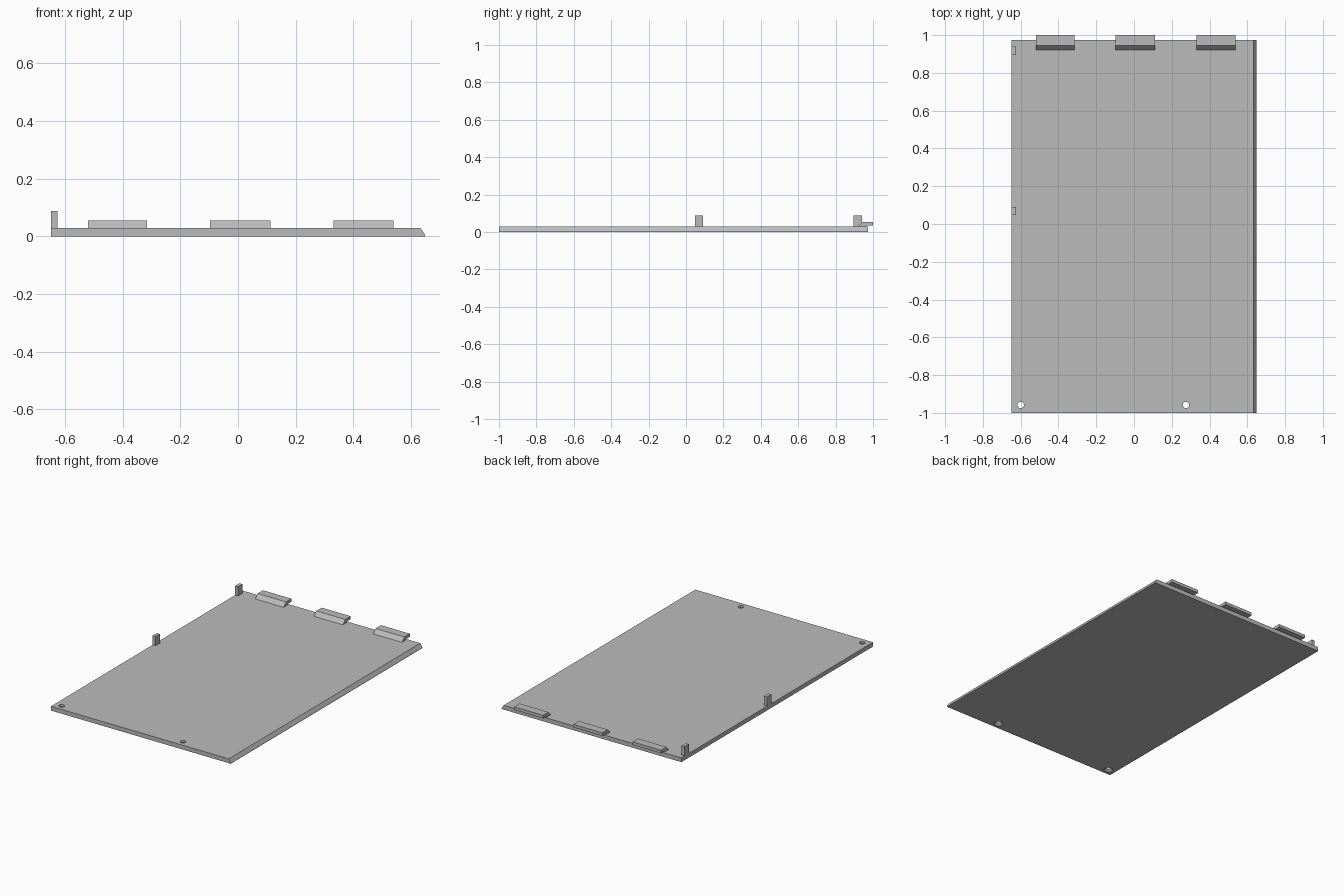
import bpy, bmesh
from mathutils import Vector

cube = bpy.data.objects.get("Cube")
if cube:
    bpy.data.objects.remove(cube, do_unlink=True)

grey = bpy.data.materials.new("plain_grey")
grey.use_nodes = True
colour = (0.5, 0.5, 0.5, 1)
grey.diffuse_color = colour
grey.node_tree.nodes["Principled BSDF"].inputs["Base Color"].default_value = colour


def add_object(name, bm):
    bmesh.ops.recalc_face_normals(bm, faces=bm.faces)
    mesh = bpy.data.meshes.new(name)
    bm.to_mesh(mesh)
    bm.free()
    mesh.materials.append(grey)
    obj = bpy.data.objects.new(name, mesh)
    bpy.context.collection.objects.link(obj)
    return obj


def extrude_profile(name, points, direction):
    bm = bmesh.new()
    face = bm.faces.new([bm.verts.new(p) for p in points])
    result = bmesh.ops.extrude_face_region(bm, geom=[face], use_keep_orig=True)
    moved = [g for g in result["geom"] if isinstance(g, bmesh.types.BMVert)]
    bmesh.ops.translate(bm, verts=moved, vec=Vector(direction))
    return add_object(name, bm)


HALF, TOP, FRONT, BACK = 0.648, 0.028, -1.0, 0.973

# Flat panel with one chamfered long edge
section = [(-HALF, 0), (HALF, 0), (HALF, 0.005), (0.633, TOP), (-HALF, TOP)]
panel = extrude_profile("panel", [(x, FRONT, z) for x, z in section],
                        (0, BACK - FRONT, 0))

# Screw holes, countersunk from below
for i, x in enumerate((-0.6, 0.275)):
    bm = bmesh.new()
    rings = []
    for radius, z in ((0.028, -0.01), (0.028, 0.004), (0.017, 0.014), (0.017, 0.05)):
        ring = bmesh.ops.create_circle(bm, segments=24, radius=radius)["verts"]
        bmesh.ops.translate(bm, verts=ring, vec=(x, -0.958, z))
        rings.append(ring)
    for low, high in zip(rings, rings[1:]):
        for k in range(24):
            n = (k + 1) % 24
            bm.faces.new((low[k], low[n], high[n], high[k]))
    bm.faces.new(rings[0])
    bm.faces.new(rings[-1])
    cutter = add_object(f"hole_cutter_{i + 1}", bm)
    cutter.hide_render = True
    cutter.hide_viewport = True
    cut = panel.modifiers.new("screw_hole", "BOOLEAN")
    cut.operation = "DIFFERENCE"
    cut.solver = "EXACT"
    cut.object = cutter

# Hooked tabs overhanging the back edge
hook = [(0.92, TOP - 0.003), (0.92, TOP), (0.944, 0.054), (1.0, 0.054),
        (1.0, 0.034), (0.965, 0.034), (0.958, TOP - 0.003)]
for i, (x0, x1) in enumerate(((-0.52, -0.315), (-0.097, 0.112), (0.33, 0.538))):
    extrude_profile(f"hook_tab_{i + 1}", [(x0, y, z) for y, z in hook], (x1 - x0, 0, 0))

# Upright posts along the right edge
for name, y0 in (("middle_post", 0.047), ("back_post", 0.896)):
    base = [(-HALF, y0), (-0.626, y0), (-0.626, y0 + 0.044), (-HALF, y0 + 0.044)]
    extrude_profile(name, [(x, y, TOP - 0.003) for x, y in base], (0, 0, 0.063))
